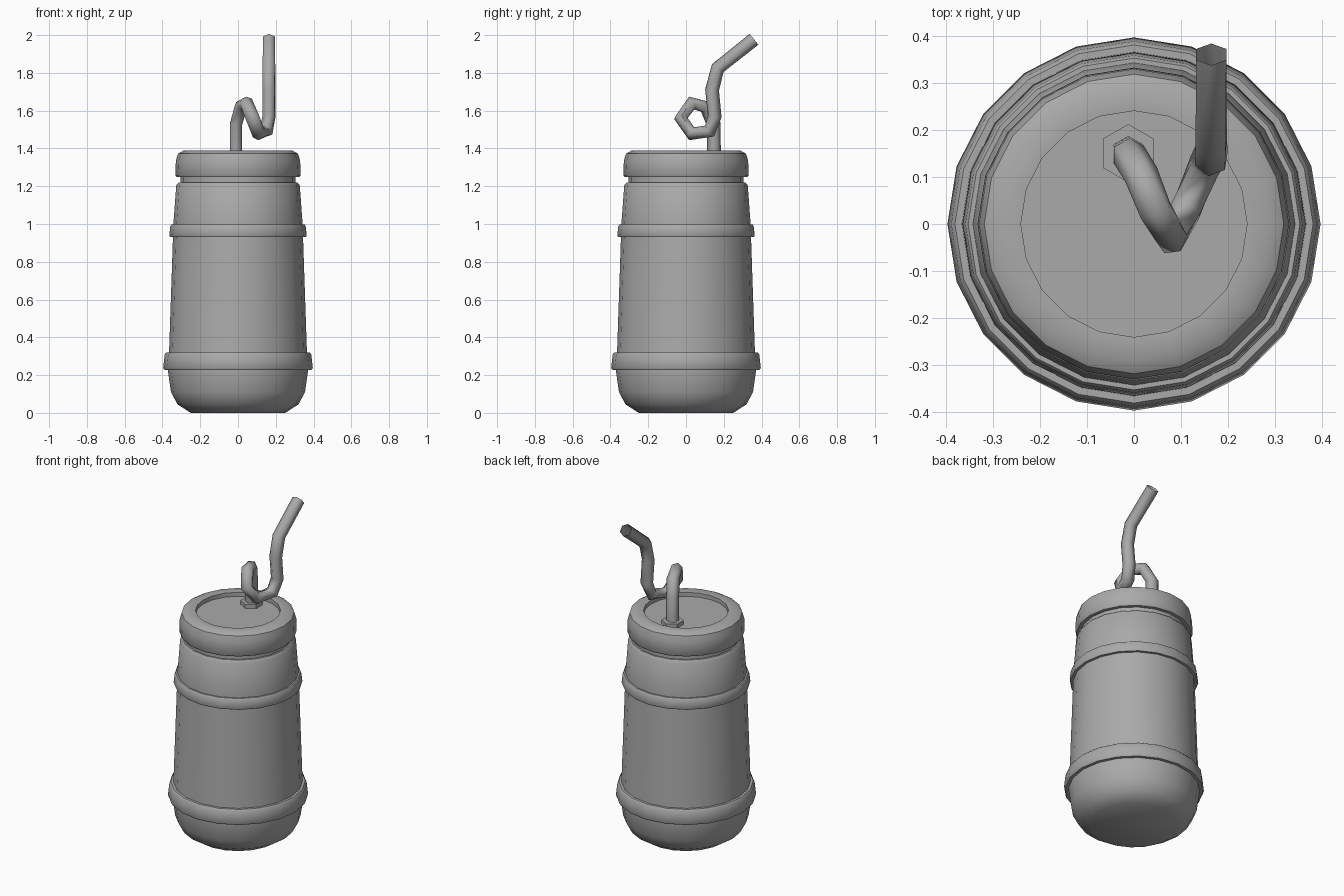
import bpy, bmesh, math
from mathutils import Vector

cube = bpy.data.objects.get("Cube")
if cube:
    bpy.data.objects.remove(cube, do_unlink=True)

grey = bpy.data.materials.new("plain grey")
grey.use_nodes = True
grey.diffuse_color = (0.4, 0.4, 0.4, 1)
grey.node_tree.nodes["Principled BSDF"].inputs["Base Color"].default_value = (0.4, 0.4, 0.4, 1)


def finish(name, bm, angle=40):
    bmesh.ops.recalc_face_normals(bm, faces=bm.faces[:])
    mesh = bpy.data.meshes.new(name)
    bm.to_mesh(mesh)
    bm.free()
    mesh.materials.append(grey)
    ob = bpy.data.objects.new(name, mesh)
    bpy.context.collection.objects.link(ob)
    bpy.ops.object.select_all(action='DESELECT')
    ob.select_set(True)
    bpy.context.view_layer.objects.active = ob
    bpy.ops.object.shade_smooth_by_angle(angle=math.radians(angle))
    return ob


def bridge(bm, a, b):
    for i in range(len(a)):
        j = (i + 1) % len(a)
        bm.faces.new((a[i], a[j], b[j], b[i]))


def lathe(name, profile, sides=20, centre=(0, 0), closed=False, caps=(), turn=0, angle=40):
    """Revolve (radius, height) points; closed joins last ring to first."""
    bm = bmesh.new()
    rings = []
    for r, z in profile:
        angles = [turn + math.tau * i / sides for i in range(sides)]
        rings.append([bm.verts.new((centre[0] + r * math.cos(a), centre[1] + r * math.sin(a), z))
                      for a in angles])
    for a, b in zip(rings, rings[1:]):
        bridge(bm, a, b)
    if closed:
        bridge(bm, rings[-1], rings[0])
    for c in caps:
        bm.faces.new(rings[c])
    return finish(name, bm, angle)


# Tapered body with rounded base and narrow neck
lathe("body", [(0.25, 0), (0.32, 0.045), (0.355, 0.11), (0.372, 0.23), (0.365, 0.32),
               (0.342, 1.0), (0.327, 1.205), (0.315, 1.22), (0.305, 1.22), (0.305, 1.26)],
      caps=(0,))

# Raised bands
lathe("lower_band", [(0.365, 0.228), (0.39, 0.228), (0.396, 0.238), (0.388, 0.31),
                     (0.38, 0.32), (0.36, 0.32)], closed=True)
lathe("upper_band", [(0.34, 0.932), (0.36, 0.932), (0.364, 0.94), (0.358, 0.99),
                     (0.352, 0.998), (0.335, 0.998)], closed=True)

# Lid with rounded rim and sunken centre
lathe("lid", [(0.30, 1.248), (0.325, 1.248), (0.332, 1.258), (0.329, 1.335), (0.318, 1.372),
              (0.29, 1.388), (0.24, 1.385), (0.24, 1.36)], caps=(-1,))

# Collar around the straw hole
STRAW = (-0.012, 0.15)
lathe("straw_collar", [(0.062, 1.355), (0.062, 1.385), (0.036, 1.385), (0.036, 1.355)],
      sides=6, centre=STRAW, turn=math.pi / 6)

# Looped drinking straw: a six-sided tube swept along a path
path = [Vector(p) for p in (
    (-0.012, 0.148, 1.35), (-0.010, 0.146, 1.53), (0.015, 0.105, 1.62), (0.045, 0.03, 1.64),
    (0.078, -0.028, 1.56), (0.11, 0.03, 1.478), (0.15, 0.125, 1.492), (0.164, 0.152, 1.57),
    (0.164, 0.138, 1.71), (0.164, 0.168, 1.825), (0.164, 0.36, 1.978))]
bm = bmesh.new()
rings, side, last = [], Vector((0, 1, 0)), len(path) - 1
for k, p in enumerate(path):
    into = (p - path[max(k - 1, 0)]).normalized()
    out = (path[min(k + 1, last)] - p).normalized()
    tangent = (into + out).normalized()
    if k == last:
        side = Vector((0, 0, 1))
    side = (side - tangent * side.dot(tangent)).normalized()
    other = tangent.cross(side)
    ring = [bm.verts.new(p + 0.037 * (side * math.cos(a) + other * math.sin(a)))
            for a in (math.tau * i / 6 for i in range(6))]
    if rings:
        # start the ring at the corner nearest the previous one to avoid twisting
        s = min(range(6), key=lambda n: sum((ring[(i + n) % 6].co - rings[-1][i].co).length
                                            for i in range(6)))
        ring = ring[s:] + ring[:s]
        bridge(bm, rings[-1], ring)
    rings.append(ring)
finish("straw", bm, 65)
